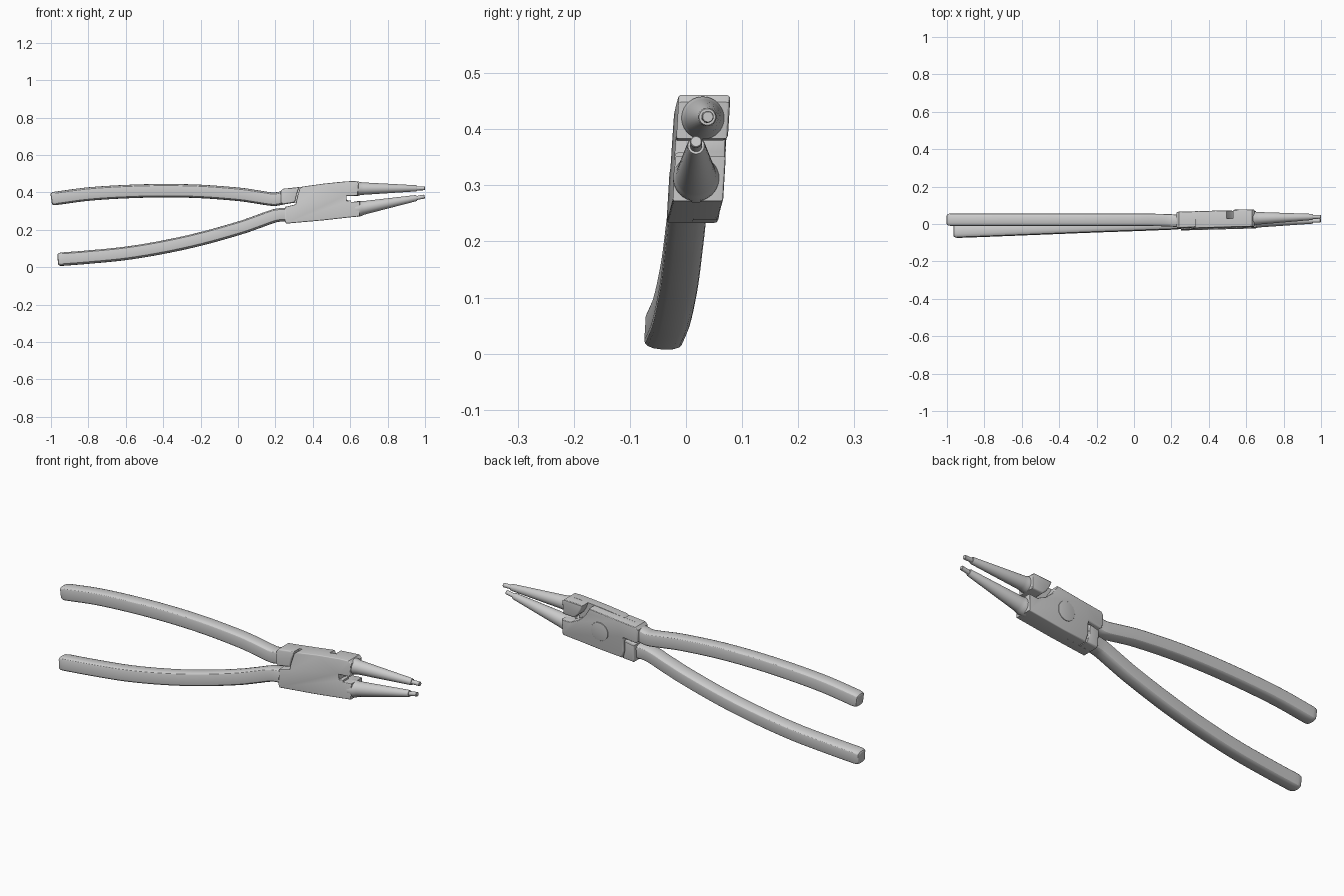
import bpy, bmesh, math
from mathutils import Vector

if "Cube" in bpy.data.objects:
    bpy.data.objects.remove(bpy.data.objects["Cube"])


def finish(bm, name, angle=30):
    bmesh.ops.recalc_face_normals(bm, faces=bm.faces)
    me = bpy.data.meshes.new(name)
    bm.to_mesh(me)
    bm.free()
    ob = bpy.data.objects.new(name, me)
    bpy.context.collection.objects.link(ob)
    bpy.ops.object.select_all(action='DESELECT')
    bpy.context.view_layer.objects.active = ob
    ob.select_set(True)
    bpy.ops.object.shade_smooth_by_angle(angle=math.radians(angle))
    return ob


def lean(x, t, z):
    # the joint is slightly twisted relative to the axes
    return Vector((x, 0.022 + t + 0.022 * (x - 0.44) + 0.06 * (z - 0.345), z))


def slab(name, outline, t_in, t_out, bevel=0.007):
    # extruded outline whose outer rim is rounded
    bm = bmesh.new()
    inner = [bm.verts.new(lean(x, t_in, z)) for x, z in outline]
    outer = [bm.verts.new(lean(x, t_out, z)) for x, z in outline]
    bm.faces.new(inner)
    cap = bm.faces.new(outer)
    n = len(outline)
    for i in range(n):
        j = (i + 1) % n
        bm.faces.new((inner[i], inner[j], outer[j], outer[i]))
    if bevel:
        bmesh.ops.recalc_face_normals(bm, faces=bm.faces)
        bmesh.ops.bevel(bm, geom=list(cap.edges), offset=bevel, segments=3,
                        profile=0.5, affect='EDGES', clamp_overlap=True)
    return finish(bm, name)


def loft(bm, rings):
    loops = [[bm.verts.new(p) for p in r] for r in rings]
    n = len(loops[0])
    for a, b in zip(loops, loops[1:]):
        for i in range(n):
            j = (i + 1) % n
            bm.faces.new((a[i], a[j], b[j], b[i]))
    bm.faces.new(loops[0])
    bm.faces.new(loops[-1])


def spline(pts, steps=6):
    pts = [Vector(p) for p in pts]
    ext = [2 * pts[0] - pts[1]] + pts + [2 * pts[-1] - pts[-2]]
    out = []
    for k in range(1, len(ext) - 2):
        p0, p1, p2, p3 = ext[k - 1:k + 3]
        for s in range(steps):
            t = s / steps
            out.append(0.5 * (2 * p1 + (p2 - p0) * t + (2 * p0 - 5 * p1 + 4 * p2 - p3) * t * t
                              + (3 * p1 - p0 - 3 * p2 + p3) * t ** 3))
    out.append(pts[-1])
    return out


# grip section: flat sides, gently crowned inner and outer faces
quarter = [(1, 0.0), (1, 0.6), (0.95, 0.75), (0.82, 0.86), (0.5, 0.96)]
half = quarter + [(0, 1)] + [(-y, n) for y, n in reversed(quarter)]
section = half + [(y, -n) for y, n in reversed(half[1:-1])]


def handle(name, path, w, h, roll):
    pts = spline(path)
    end = (pts[0] - pts[1]).normalized()
    # rounded free end
    centres = [pts[0] + end * d for d in (0.024, 0.021, 0.013)] + pts
    scales = [0.72, 0.86, 0.96] + [1] * len(pts)
    rings = []
    for i, (c, s) in enumerate(zip(centres, scales)):
        a, b = centres[max(i - 1, 0)], centres[min(i + 1, len(centres) - 1)]
        d = (b - a).normalized()
        nrm = Vector((-d.z, roll, d.x)).normalized()
        side = Vector((0, 1, -roll))
        rings.append([c + side * (u * w * s) + nrm * (v * h * s) for u, v in section])
    bm = bmesh.new()
    loft(bm, rings)
    return finish(bm, name, 28)


def jaw(name, base, tip, r):
    # tapered round jaw ending in a thin pin
    base, tip = Vector(base), Vector(tip)
    d = (tip - base).normalized()
    L = (tip - base).length
    q = d.to_track_quat('X', 'Z')
    q = Vector((1, 0, 0)).rotation_difference(d)
    prof = [(-0.02, r), (0.004, r), (0.014, r * 0.92), (0.03, r * 0.87), (L - 0.048, 0.0165),
            (L - 0.043, 0.0145), (L - 0.043, 0.0105), (L - 0.002, 0.0105), (L, 0.009)]
    rings = [[base + q @ Vector((x, rr * math.cos(k * math.tau / 40), rr * math.sin(k * math.tau / 40)))
              for k in range(40)] for x, rr in prof]
    bm = bmesh.new()
    loft(bm, rings)
    return finish(bm, name)


T = 0.046

# front half of the lap joint: lower handle root, front plate, upper jaw root
slab("front_plate", [(0.25, 0.248), (0.257, 0.233), (0.45, 0.25), (0.65, 0.272), (0.652, 0.352),
                     (0.605, 0.349), (0.605, 0.358), (0.582, 0.355), (0.58, 0.38), (0.64, 0.383),
                     (0.645, 0.448), (0.632, 0.461), (0.58, 0.459), (0.46, 0.447), (0.345, 0.431),
                     (0.33, 0.42), (0.316, 0.375), (0.308, 0.336), (0.25, 0.322)], 0, -T, 0.005)
slab("lower_handle_root", [(0.25, 0.248), (0.257, 0.233), (0.318, 0.239), (0.306, 0.28),
                           (0.304, 0.333), (0.25, 0.322)], 0, T)
slab("upper_jaw_root", [(0.58, 0.38), (0.64, 0.383), (0.645, 0.448), (0.632, 0.461), (0.53, 0.455),
                        (0.54, 0.428), (0.556, 0.402)], 0, T)

# back half: upper handle root, back plate, lower jaw root
slab("back_plate", [(0.228, 0.405), (0.24, 0.419), (0.34, 0.43), (0.495, 0.449), (0.508, 0.425),
                    (0.528, 0.398), (0.558, 0.372), (0.585, 0.36), (0.605, 0.349), (0.652, 0.352),
                    (0.65, 0.272), (0.45, 0.25), (0.322, 0.239), (0.31, 0.28), (0.31, 0.346),
                    (0.24, 0.335), (0.23, 0.345)], 0, T - 0.002, 0.005)
slab("upper_handle_root", [(0.228, 0.405), (0.24, 0.419), (0.328, 0.429), (0.314, 0.39),
                           (0.304, 0.346), (0.24, 0.335), (0.23, 0.345)], 0, -T + 0.004)

# pivot head on the back
slab("pivot", [(0.44 + 0.047 * math.cos(k * math.tau / 48), 0.345 + 0.047 * math.sin(k * math.tau / 48))
               for k in range(48)], 0, T + 0.001, 0.002)

# handles
handle("upper_handle", [(-0.975, 0.023, 0.368), (-0.8, 0.023, 0.391), (-0.6, 0.023, 0.404),
                        (-0.4, 0.023, 0.409), (-0.2, 0.023, 0.405), (0, 0.023, 0.39),
                        (0.1, 0.022, 0.376), (0.18, 0.02, 0.364), (0.22, 0.018, 0.367),
                        (0.26, 0.018, 0.378)], 0.033, 0.036, 0)
handle("lower_handle", [(-0.94, -0.039, 0.043), (-0.8, -0.034, 0.054), (-0.6, -0.026, 0.074),
                        (-0.4, -0.018, 0.107), (-0.2, -0.01, 0.151), (0, -0.003, 0.207),
                        (0.1, 0.001, 0.241), (0.18, 0.004, 0.27), (0.22, 0.006, 0.279),
                        (0.27, 0.01, 0.281)], 0.034, 0.036, 0.06)

# jaws
jaw("upper_jaw", (0.64, 0.03, 0.42), (0.999, 0.039, 0.422), 0.038)
jaw("lower_jaw", (0.648, 0.018, 0.313), (0.998, 0.018, 0.378), 0.041)
